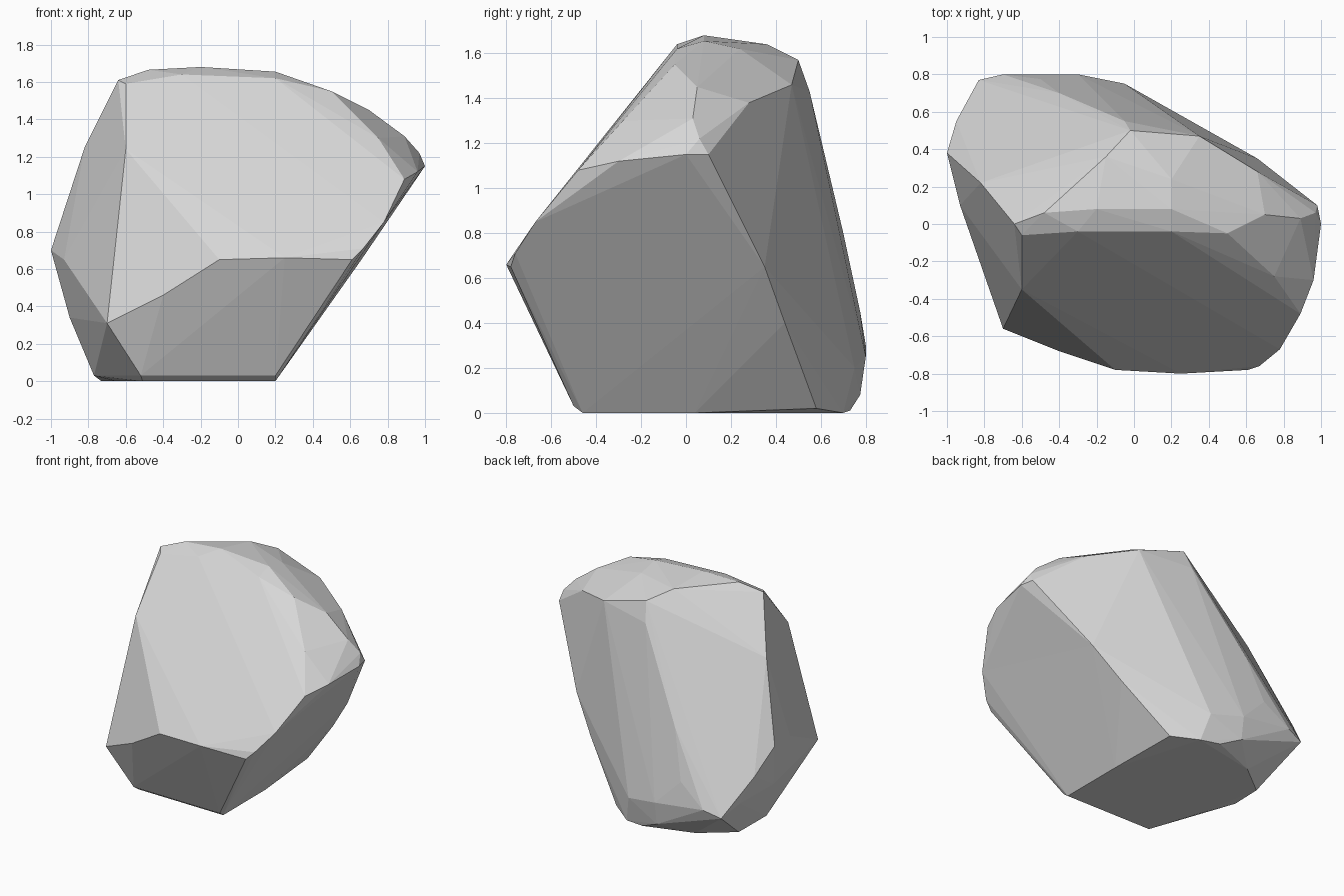
import bpy
import bmesh
import math
from mathutils import Vector

# Remove the default object only
default_object = bpy.data.objects.get("Cube")
if default_object:
    bpy.data.objects.remove(default_object, do_unlink=True)


def make_material(name, colour):
    material = bpy.data.materials.new(name)
    material.use_nodes = True
    material.diffuse_color = colour
    shader = material.node_tree.nodes["Principled BSDF"]
    shader.inputs["Base Color"].default_value = colour
    shader.inputs["Roughness"].default_value = 0.9
    return material


def hull_object(name, contours, material):
    """Wrap a convex skin around the contours, keeping its faces flat."""
    bm = bmesh.new()
    for contour in contours:
        for point in contour:
            bm.verts.new(Vector(point))
    result = bmesh.ops.convex_hull(bm, input=bm.verts[:])
    unused = {item for item in result["geom_interior"] + result["geom_unused"]
              if isinstance(item, bmesh.types.BMVert)}
    bmesh.ops.delete(bm, geom=list(unused), context="VERTS")
    # Merge nearly coplanar triangles into broad chipped facets
    bmesh.ops.dissolve_limit(bm, angle_limit=math.radians(2),
                             verts=bm.verts[:], edges=bm.edges[:])
    bmesh.ops.triangulate(bm, faces=[f for f in bm.faces if len(f.verts) > 4])
    bmesh.ops.recalc_face_normals(bm, faces=bm.faces[:])
    mesh = bpy.data.meshes.new(name)
    bm.to_mesh(mesh)
    bm.free()
    mesh.materials.append(material)
    rock = bpy.data.objects.new(name, mesh)
    bpy.context.collection.objects.link(rock)
    return rock


# Flat resting face, with a worn front lip
base_rim = [
    (-.51, -.45, 0), (.2, -.46, 0), (.2, -.5, .03), (-.52, -.49, .03),
    (.2, .04, 0), (.17, .58, .02), (0, .7, 0), (-.15, .73, .01),
    (-.5, .6, 0), (-.73, .42, 0), (-.65, -.02, 0),
]
# Widest edge of the sloping front face
front_brow = [
    (-.7, -.56, .31), (-.4, -.68, .46), (-.1, -.78, .65),
    (.25, -.8, .66), (.61, -.78, .65), (.67, -.76, .71),
    (.78, -.67, .85), (.89, -.48, 1.08), (-.6, -.35, 1.24),
]
# Overhanging tip on the left side and its rear edge
overhang = [
    (.96, -.3, 1.12), (1, 0, 1.15), (.98, .1, 1.15),
    (.97, .06, 1.22), (.66, .35, .65), (.48, .44, .4),
]
# Rounded crown
crown = [
    (-.64, 0, 1.61), (-.6, -.06, 1.59), (-.48, .06, 1.665),
    (-.2, .08, 1.68), (-.3, -.04, 1.64), (.2, -.04, 1.62),
    (.2, .08, 1.655), (.5, -.05, 1.55), (.75, -.28, 1.3),
    (.7, .05, 1.45), (.89, .03, 1.31), (.2, .24, 1.62),
    (.66, .28, 1.38), (-.15, .36, 1.64), (-.02, .5, 1.57),
    (.35, .47, 1.46),
]
# Gently bowed back face
back_bow = [(-.05, .55, 1.43), (-.4, .7, .8), (-.5, .775, .45)]
# Bulging rear foot
rear_foot = [
    (-.83, .77, .26), (-.7, .8, .3), (-.3, .8, .25),
    (-.05, .75, .2), (-.3, .775, .08), (-.88, .62, .33),
]
# Shoulder on the right side
side_shoulder = [
    (-1, .38, .7), (-.93, .1, .65), (-.95, .55, .52),
    (-.82, .22, 1.25), (-.9, .25, .34), (-.77, .15, .03),
]

stone_grey = make_material("stone_grey", (.68, .68, .68, 1))
hull_object("boulder", [base_rim, front_brow, overhang, crown, back_bow,
                        rear_foot, side_shoulder], stone_grey)
